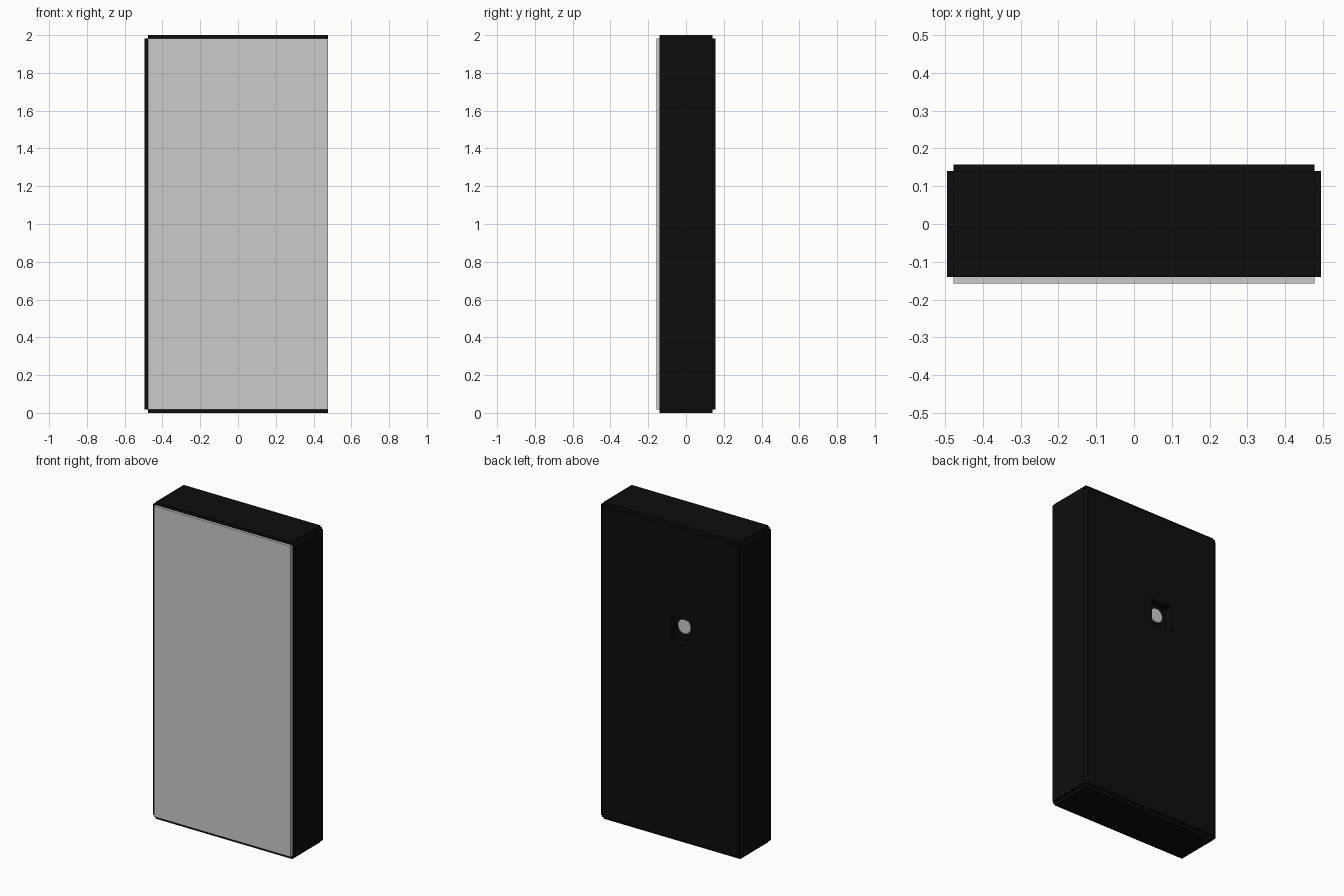
import bpy, bmesh
from mathutils import Vector

if "Cube" in bpy.data.objects:
    bpy.data.objects.remove(bpy.data.objects["Cube"])

black = bpy.data.materials.new("black_covering")
black.diffuse_color = (0.004, 0.004, 0.004, 1)
black.use_nodes = True
black.node_tree.nodes["Principled BSDF"].inputs["Base Color"].default_value = black.diffuse_color

def panel(name, lo, hi, mat=None, open_axis=None):
    """Box between two corners; open_axis drops the two end faces on that axis."""
    lo, hi = Vector(lo), Vector(hi)
    bm = bmesh.new()
    bmesh.ops.create_cube(bm, size=1)
    for v in bm.verts:
        v.co = Vector((lo[i] + hi[i]) / 2 + v.co[i] * (hi[i] - lo[i]) for i in range(3))
    bm.normal_update()
    if open_axis is not None:
        ends = [f for f in bm.faces if abs(f.normal[open_axis]) > 0.9]
        bmesh.ops.delete(bm, geom=ends, context='FACES_ONLY')
    me = bpy.data.meshes.new(name)
    bm.to_mesh(me)
    bm.free()
    ob = bpy.data.objects.new(name, me)
    bpy.context.collection.objects.link(ob)
    if mat:
        me.materials.append(mat)
    return ob

W, X = 0.477, 0.495      # inner and outer half widths
D, Y = 0.14, 0.157       # inner and outer half depths
Z0, Z1 = 0.019, 1.981    # inner height range

# Cabinet walls; the right wall has open front and back ends
panel("left_wall", (-X, -D, Z0), (-W, D, Z1), black)
panel("right_wall", (W, -D, Z0), (X, D, Z1), black, open_axis=1)
panel("bottom_wall", (-W, -D, 0), (W, D, Z0), black)
panel("top_wall", (-W, -D, Z1), (W, D, 2), black)

# Grey front grille
panel("front_grille", (-W, -Y, Z0), (W, -D, Z1))

# Back board with a square socket opening
hx0, hx1, hz0, hz1 = -0.145, -0.005, 1.255, 1.415
back = panel("back_board", (-W, D, Z0), (W, Y, Z1), black)
cutter = panel("socket_cutter", (hx0, 0, hz0), (hx1, 0.3, hz1))
cutter.hide_render = True
cutter.hide_viewport = True
mod = back.modifiers.new("socket_opening", 'BOOLEAN')
mod.operation = 'DIFFERENCE'
mod.solver = 'EXACT'
mod.object = cutter

# Recessed socket cup: floor plus four sides
t, f = 0.006, 0.11
panel("socket_floor", (hx0, f - t, hz0), (hx1, f, hz1), black)
for side, a, b in (("left", hx0 - t, hx0), ("right", hx1, hx1 + t)):
    panel("socket_side_" + side, (a, f - t, hz0), (b, D, hz1), black)
for side, a, b in (("lower", hz0 - t, hz0), ("upper", hz1, hz1 + t)):
    panel("socket_side_" + side, (hx0, f - t, a), (hx1, D, b), black)

# Grey round socket on the cup floor
bpy.ops.mesh.primitive_cylinder_add(vertices=24, radius=0.045, depth=0.008,
                                    location=(-0.07, f + 0.003, 1.35),
                                    rotation=(1.5708, 0, 0))
socket = bpy.context.object
socket.name = "round_socket"
bpy.ops.object.shade_smooth_by_angle()
